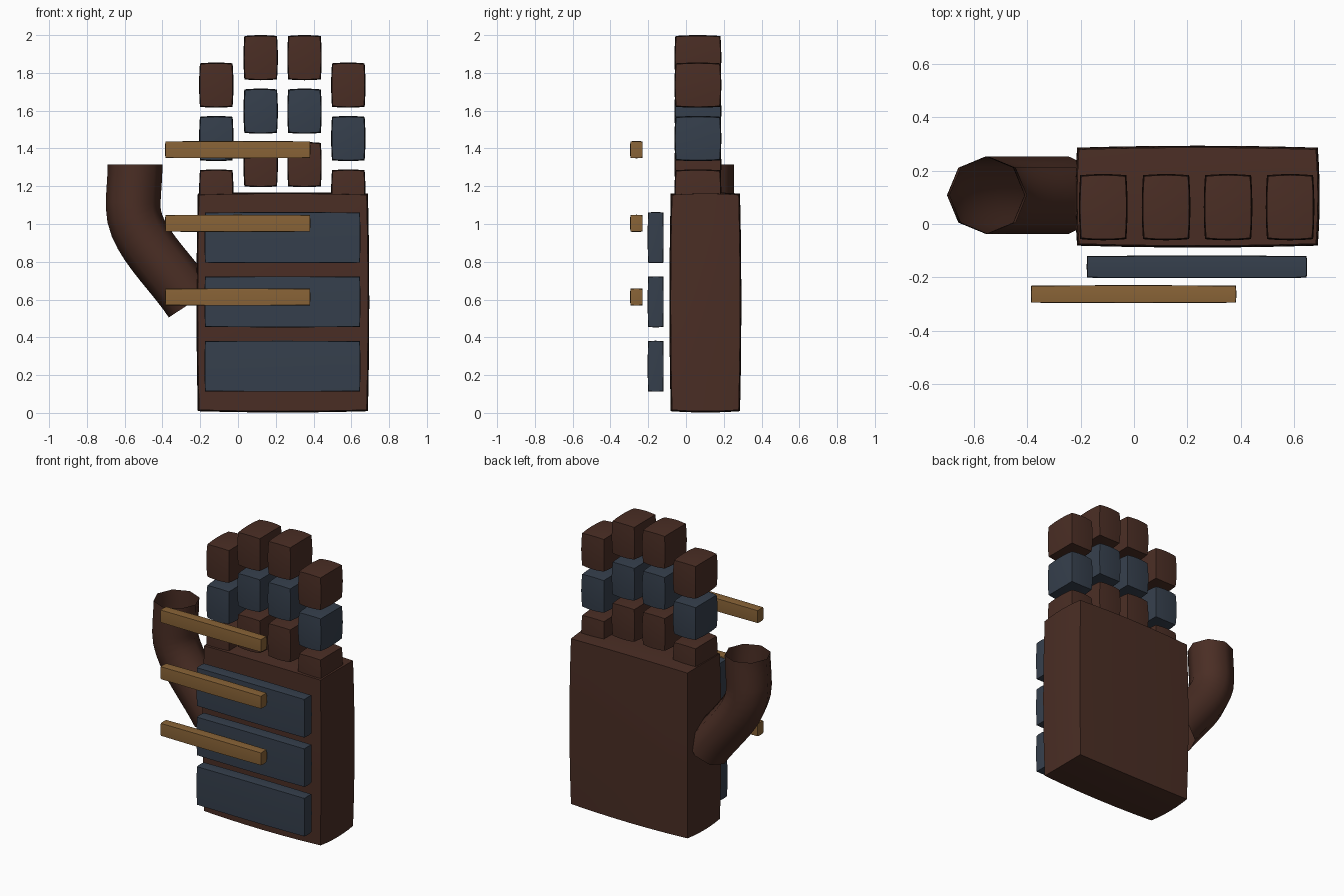
import bpy, bmesh, math
from mathutils import Vector

if "Cube" in bpy.data.objects:
    bpy.data.objects.remove(bpy.data.objects["Cube"])


def material(name, rgb):
    m = bpy.data.materials.new(name)
    m.diffuse_color = (*rgb, 1)
    m.use_nodes = True
    m.node_tree.nodes["Principled BSDF"].inputs["Base Color"].default_value = m.diffuse_color
    return m


BROWN = material("dark brown", (0.069, 0.027, 0.018))
SLATE = material("slate blue", (0.036, 0.050, 0.073))
GOLD = material("old gold", (0.250, 0.126, 0.038))


def finish(bm, name, mat, angle):
    bmesh.ops.recalc_face_normals(bm, faces=bm.faces)
    me = bpy.data.meshes.new(name)
    bm.to_mesh(me)
    bm.free()
    me.materials.append(mat)
    ob = bpy.data.objects.new(name, me)
    bpy.context.collection.objects.link(ob)
    bpy.ops.object.select_all(action='DESELECT')
    ob.select_set(True)
    bpy.context.view_layer.objects.active = ob
    bpy.ops.object.shade_smooth_by_angle(angle=math.radians(angle))
    return ob


def pillow_box(name, lo, hi, bulge, mat):
    """Box whose faces swell gently towards their middles."""
    lo, hi = Vector(lo), Vector(hi)
    mid, half = (lo + hi) / 2, (hi - lo) / 2
    bm = bmesh.new()
    bmesh.ops.create_cube(bm, size=2)
    bmesh.ops.subdivide_edges(bm, edges=bm.edges[:], cuts=5, use_grid_fill=True)
    for v in bm.verts:
        c = v.co.copy()
        for i in range(3):
            a, b = c[(i + 1) % 3], c[(i + 2) % 3]
            v.co[i] = mid[i] + c[i] * (half[i] - bulge * (a * a + b * b) / 2)
    return finish(bm, name, mat, 40)


# palm
pillow_box("palm", (-0.22, -0.088, 0.002), (0.695, 0.293, 1.168), 0.014, BROWN)

# four fingers of three separate segments
for f, (x, top) in enumerate([(-0.115, 1.855), (0.12, 2.0), (0.352, 2.0), (0.584, 1.855)]):
    for s, part in enumerate(["tip", "middle", "base"]):
        z = top - 0.283 * s
        pillow_box(f"finger_{f + 1}_{part}", (x - 0.091, -0.061, z - 0.239),
                   (x + 0.091, 0.187, z), 0.009, SLATE if s == 1 else BROWN)

# armour plates in front of the palm
for i, z in enumerate([0.112, 0.453, 0.793]):
    pillow_box(f"palm_plate_{i + 1}", (-0.177, -0.203, z), (0.648, -0.118, z + 0.27), 0.004, SLATE)

# floating bars
for i, z in enumerate([0.568, 0.958, 1.348]):
    pillow_box(f"bar_{i + 1}", (-0.386, -0.296, z), (0.383, -0.229, z + 0.091), 0.003, GOLD)

# thumb: open eight-sided tube swept along two Bezier spans in the xz plane
SPANS = [((-0.245, 0.585), (-0.36, 0.76), (-0.555, 0.92), (-0.555, 1.09)),
         ((-0.555, 1.09), (-0.555, 1.165), (-0.545, 1.24), (-0.545, 1.315))]
path = []
for n, span in enumerate(SPANS):
    p = [Vector(q) for q in span]
    for k in range(1 if n else 0, 11):
        t = k / 10
        u = 1 - t
        pos = p[0] * u**3 + p[1] * 3 * u * u * t + p[2] * 3 * u * t * t + p[3] * t**3
        tan = (p[1] - p[0]) * u * u + (p[2] - p[1]) * 2 * u * t + (p[3] - p[2]) * t * t
        path.append((pos, tan.normalized()))
bm = bmesh.new()
rings = []
R = 0.145
for pos, tan in path:
    ring = []
    for k in range(8):
        a = math.tau * k / 8
        ca, sa = R * math.cos(a), R * math.sin(a)
        ring.append(bm.verts.new((pos.x + tan.y * ca, 0.108 + sa, pos.y - tan.x * ca)))
    rings.append(ring)
for r0, r1 in zip(rings, rings[1:]):
    for k in range(8):
        j = (k + 1) % 8
        bm.faces.new((r0[k], r0[j], r1[j], r1[k]))
finish(bm, "thumb", BROWN, 60)
